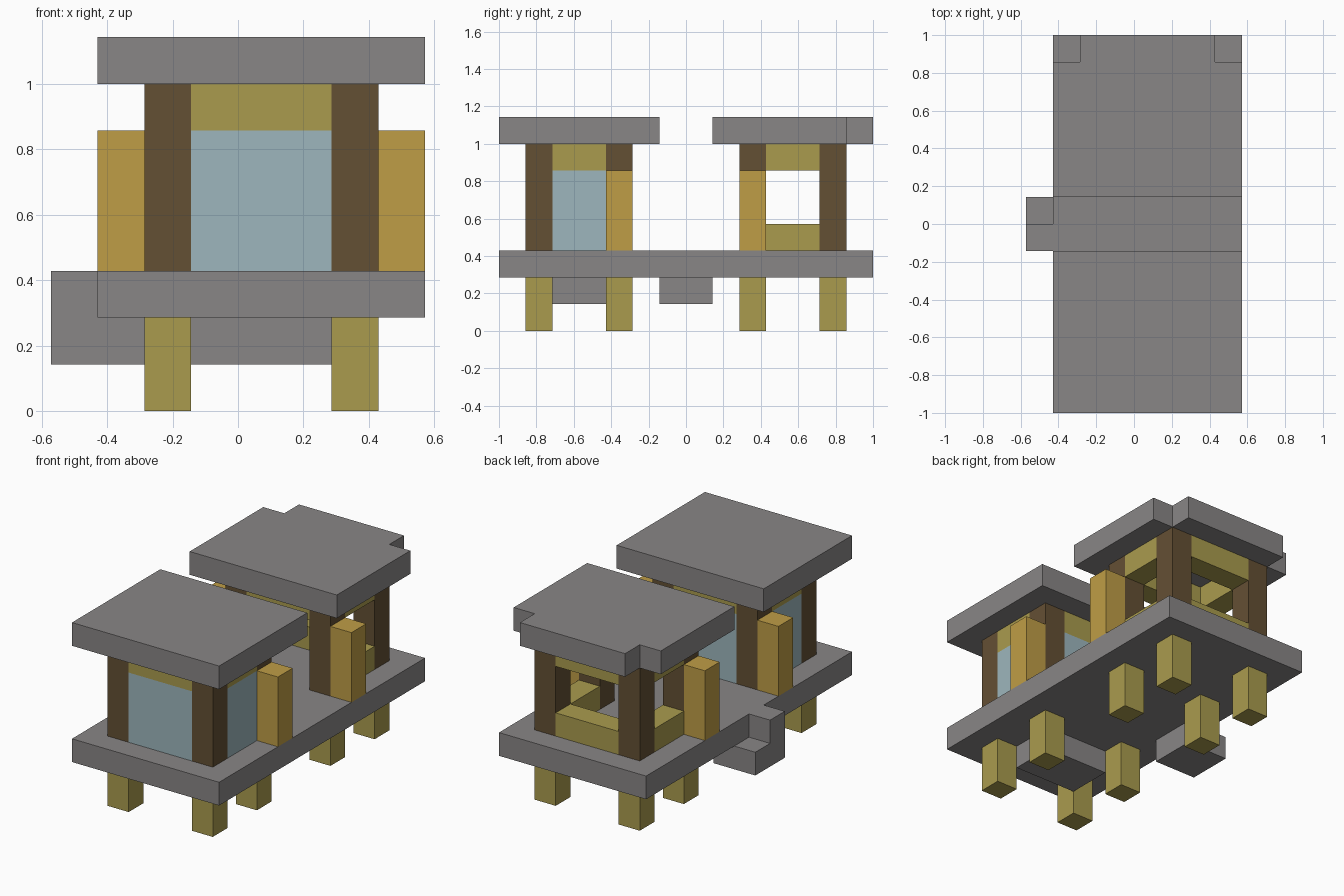
import bpy
import bmesh

U = 1 / 7                      # one building block
ORIGIN = (-4 * U, -7 * U, 0)   # low corner of the block grid

if "Cube" in bpy.data.objects:
    bpy.data.objects.remove(bpy.data.objects["Cube"], do_unlink=True)


def material(name, rgb):
    m = bpy.data.materials.new(name)
    m.use_nodes = True
    m.diffuse_color = (*rgb, 1)
    m.node_tree.nodes["Principled BSDF"].inputs["Base Color"].default_value = (*rgb, 1)
    return m


STONE = material("grey stone", (0.25, 0.24, 0.24))
OLIVE = material("olive wood", (0.40, 0.33, 0.076))
BROWN = material("dark brown wood", (0.127, 0.08, 0.034))
ORANGE = material("orange wood", (0.52, 0.34, 0.061))
GLASS = material("pale blue glass", (0.34, 0.47, 0.51))


def extrude_plan(name, plan, z0, z1, mat):
    """Extrude a flat outline, in block units, from z0 to z1."""
    def place(p, z):
        return [o + U * c for o, c in zip(ORIGIN, (*p, z))]
    bm = bmesh.new()
    base = bm.faces.new([bm.verts.new(place(p, z0)) for p in plan])
    top = bmesh.ops.extrude_face_region(bm, geom=[base])["geom"]
    bmesh.ops.translate(bm, vec=(0, 0, U * (z1 - z0)),
                        verts=[v for v in top if isinstance(v, bmesh.types.BMVert)])
    bmesh.ops.recalc_face_normals(bm, faces=bm.faces)
    mesh = bpy.data.meshes.new(name)
    bm.to_mesh(mesh)
    bm.free()
    mesh.materials.append(mat)
    obj = bpy.data.objects.new(name, mesh)
    bpy.context.collection.objects.link(obj)


def box(name, x, y, z, mat):
    plan = [(x[0], y[0]), (x[1], y[0]), (x[1], y[1]), (x[0], y[1])]
    extrude_plan(name, plan, z[0], z[1], mat)


def ring(name, y0, z, mat, skip=()):
    """Fill between the four posts of a hut whose front row is y0."""
    sides = {
        "front": ((3, 6), (y0, y0 + 1)),
        "back": ((3, 6), (y0 + 3, y0 + 4)),
        "right": ((2, 3), (y0 + 1, y0 + 3)),
        "left": ((6, 7), (y0 + 1, y0 + 3)),
    }
    for side, (x, y) in sides.items():
        if side not in skip:
            box(f"{name}_{side}", x, y, z, mat)


# Deck, sunken floor and side step
box("deck", (1, 8), (0, 14), (2, 3), STONE)
box("sunken_floor", (3, 6), (2, 4), (1, 2), STONE)
box("lower_step", (0, 2), (6, 8), (1, 2), STONE)
box("upper_step", (0, 1), (6, 7), (2, 3), STONE)

# Stilts, posts and open doors
for hut, y0, door_y in (("front_hut", 1, 4), ("back_hut", 9, 9)):
    for side, x in (("right", 2), ("left", 6)):
        for row, y in (("front", y0), ("back", y0 + 3)):
            box(f"{hut}_{row}_{side}_stilt", (x, x + 1), (y, y + 1), (0, 2), OLIVE)
            box(f"{hut}_{row}_{side}_post", (x, x + 1), (y, y + 1), (3, 7), BROWN)
    for side, x in (("right", 1), ("left", 7)):
        box(f"{hut}_{side}_door", (x, x + 1), (door_y, door_y + 1), (3, 6), ORANGE)
    ring(f"{hut}_lintel", y0, (6, 7), OLIVE)

# Glass walls and open window sills
ring("front_hut_glass", 1, (3, 6), GLASS)
ring("back_hut_sill", 9, (3, 4), OLIVE, skip=("front",))

# Roofs, the rear one with notched back corners
box("front_hut_roof", (1, 8), (0, 6), (7, 8), STONE)
notched = [(1, 8), (8, 8), (8, 13), (7, 13), (7, 14), (2, 14), (2, 13), (1, 13)]
extrude_plan("back_hut_roof", notched, 7, 8, STONE)
